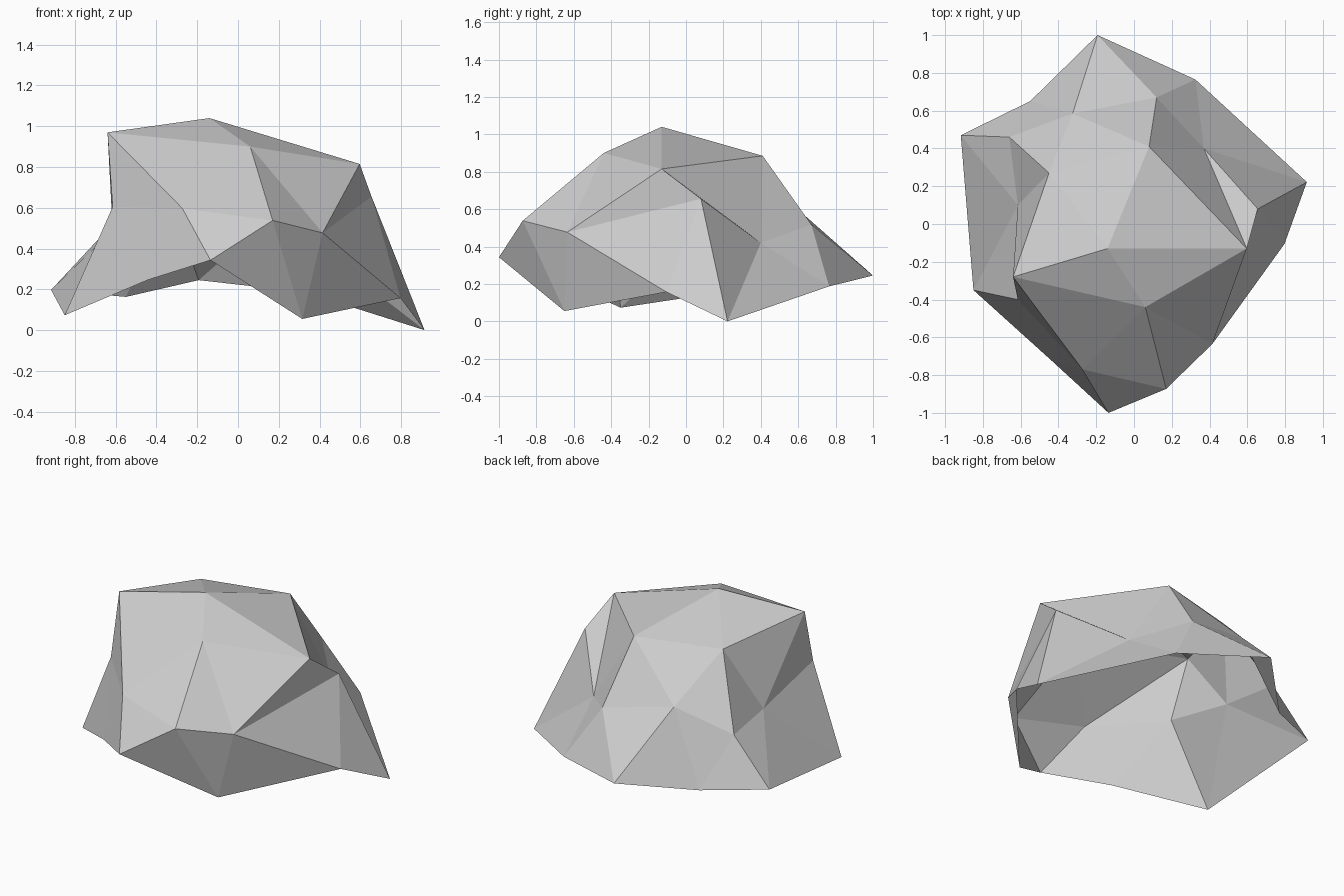
import bpy
import bmesh

# Remove the default cube only
default_cube = bpy.data.objects.get("Cube")
if default_cube:
    bpy.data.objects.remove(default_cube, do_unlink=True)


def flat_material(name, colour):
    material = bpy.data.materials.new(name)
    material.use_nodes = True
    material.diffuse_color = colour
    material.node_tree.nodes["Principled BSDF"].inputs["Base Color"].default_value = colour
    return material


# Corners of the boulder, grouped by where they sit on it
crown = dict(
    P=(-.14, -.13, 1.04), Q=(-.64, -.28, .97), T=(.06, -.44, .9),
    O=(.597, -.13, .815), H=(.08, .41, .885), J=(-.45, .27, .89))
flanks = dict(
    U=(.415, -.635, .477), W=(.17, -.873, .538), V=(-.273, -.77, .597),
    S=(-.615, -.4, .605), M=(-.615, .1, .49), F=(-.66, .46, .473),
    G=(-.325, .585, .61), C=(.12, .67, .518), I=(.37, .4, .42),
    L=(.655, .08, .655))
rim = dict(
    X=(-.135, -1, .343), Y=(.315, -.65, .055), N=(.797, -.105, .157),
    K=(.915, .222, 0), B=(.325, .765, .187), A=(-.193, 1, .245),
    D=(-.55, .65, .163), E=(-.917, .47, .197), R=(-.85, -.35, .073),
    Z=(-.44, -.72, .247))

# Each closed fan joins a hub corner to the loop of corners around it
fans = {
    "P": "QTOHJ",     # top
    "U": "TWYNLO",    # front left flank
    "V": "QSZXWT",    # front right flank
    "M": "QJFERS",    # right flank
    "G": "JHCADF",    # back
    "I": "HOLKBC",    # back left flank
}
# Single facets filling the gaps between neighbouring fans
gap_facets = ["SRZ", "XWY", "LNK", "ACB", "FDE"]


def build_boulder():
    """A faceted shell, open underneath."""
    bm = bmesh.new()
    corners = {}
    for group in (crown, flanks, rim):
        for key, position in group.items():
            corners[key] = bm.verts.new(position)

    facets = list(gap_facets)
    for hub, loop in fans.items():
        for here, following in zip(loop, loop[1:] + loop[:1]):
            facets.append(hub + here + following)
    for facet in facets:
        bm.faces.new([corners[key] for key in facet])

    bmesh.ops.recalc_face_normals(bm, faces=bm.faces)
    mesh = bpy.data.meshes.new("boulder")
    bm.to_mesh(mesh)
    bm.free()
    mesh.materials.append(flat_material("stone grey", (.61, .61, .61, 1)))
    boulder = bpy.data.objects.new("boulder", mesh)
    bpy.context.collection.objects.link(boulder)


build_boulder()
